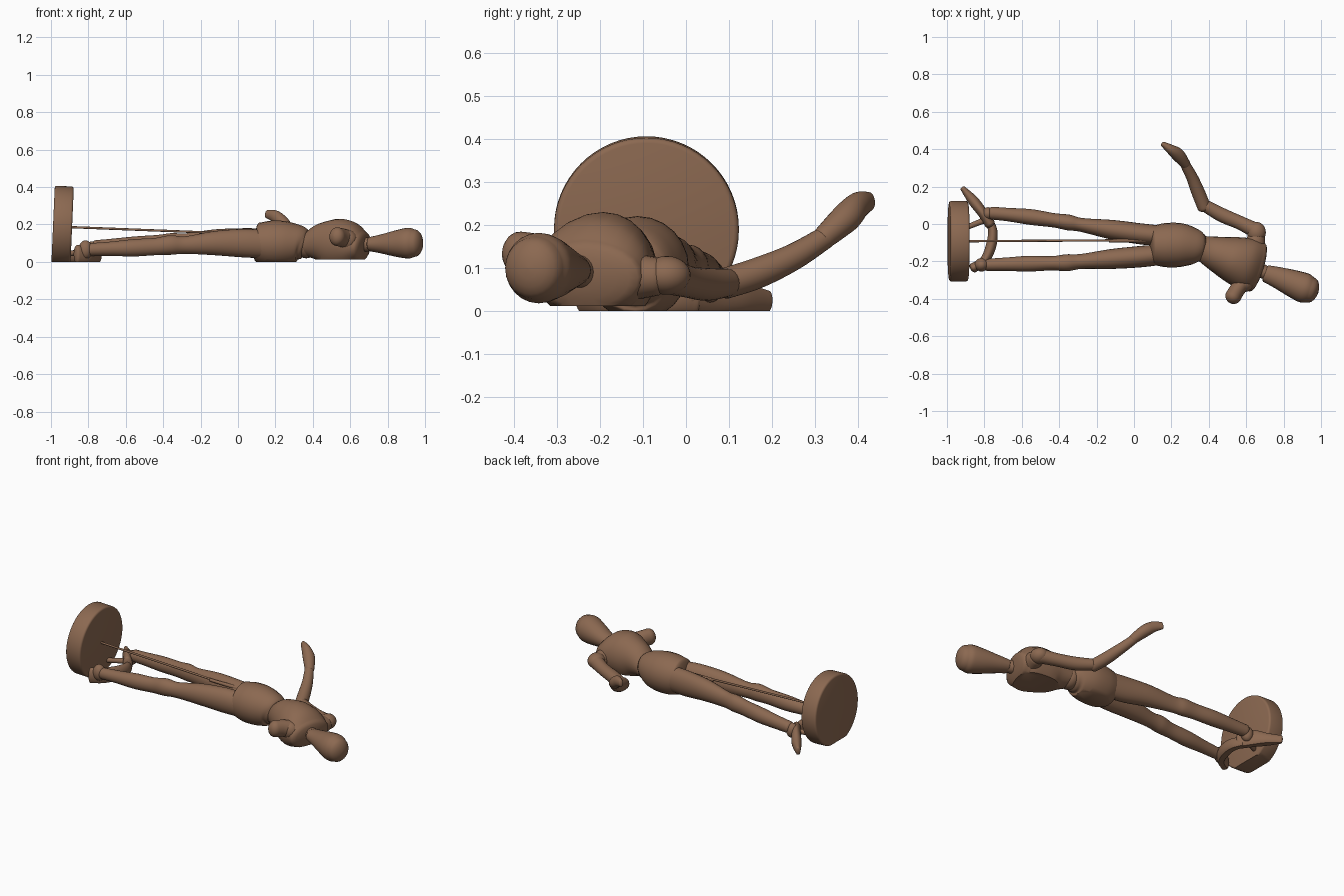
import bpy, bmesh, math
from mathutils import Vector, Matrix

wood = bpy.data.materials.new("brown wood")
wood.diffuse_color = (0.26, 0.14, 0.082, 1)


def finish(name, bm, floor=0.0, angle=40):
    """Cut flat at the floor, close the cut and make a smooth object."""
    geom = bm.verts[:] + bm.edges[:] + bm.faces[:]
    bmesh.ops.bisect_plane(bm, geom=geom, plane_co=(0, 0, floor),
                           plane_no=(0, 0, 1), clear_inner=True)
    edges = [e for e in bm.edges if e.is_boundary]
    if edges:
        bmesh.ops.holes_fill(bm, edges=edges, sides=0)
    bmesh.ops.recalc_face_normals(bm, faces=bm.faces[:])
    mesh = bpy.data.meshes.new(name)
    bm.to_mesh(mesh)
    bm.free()
    mesh.materials.append(wood)
    ob = bpy.data.objects.new(name, mesh)
    bpy.context.collection.objects.link(ob)
    bpy.ops.object.select_all(action='DESELECT')
    ob.select_set(True)
    bpy.context.view_layer.objects.active = ob
    bpy.ops.object.shade_smooth_by_angle(angle=math.radians(angle))
    return ob


def spline(pts, steps):
    """Catmull-Rom samples through rows of (x, y, z, half width, half height)."""
    rows = [pts[0]] + pts + [pts[-1]]
    out = []
    for i in range(1, len(rows) - 2):
        a, b, c, d = rows[i - 1:i + 3]
        for k in range(steps):
            t = k / steps
            out.append([0.5 * (2 * q + (r - p) * t + (2 * p - 5 * q + 4 * r - s) * t * t
                               + (3 * q - p - 3 * r + s) * t ** 3)
                        for p, q, r, s in zip(a, b, c, d)])
    out.append(list(pts[-1]))
    return out


def limb(name, pts, caps=(0.6, 0.6), floor=0.0, sides=24, steps=6):
    """Loft of ellipses with rounded ends."""
    pts = [p if len(p) == 5 else (*p, p[3]) for p in pts]
    s = spline(pts, steps)
    pos = [Vector(r[:3]) for r in s]
    tan = [(pos[min(i + 1, len(s) - 1)] - pos[max(i - 1, 0)]).normalized()
           for i in range(len(s))]
    rings = [(p, t, r[3], r[4]) for p, t, r in zip(pos, tan, s)]

    def cap(ring, sign, amount):
        p, t, w, h = ring
        res = []
        for k in range(1, 6):
            a = k / 5 * math.pi / 2 * 0.985
            res.append((p + t * sign * amount * min(w, h) * math.sin(a), t,
                        w * math.cos(a), h * math.cos(a)))
        return res
    rings = cap(rings[0], -1, caps[0])[::-1] + rings + cap(rings[-1], 1, caps[1])
    bm = bmesh.new()
    loops = []
    for p, t, w, h in rings:
        side = Vector((0, 0, 1)).cross(t).normalized()
        up = t.cross(side)
        loops.append([bm.verts.new(p + side * w * math.cos(a) + up * h * math.sin(a))
                      for a in (2 * math.pi * k / sides for k in range(sides))])
    for a, b in zip(loops, loops[1:]):
        for k in range(sides):
            j = (k + 1) % sides
            bm.faces.new((a[k], a[j], b[j], b[k]))
    bm.faces.new(loops[0][::-1])
    bm.faces.new(loops[-1])
    return finish(name, bm, floor)


def ball(name, centre, size, floor=0.0):
    bm = bmesh.new()
    bmesh.ops.create_uvsphere(bm, u_segments=24, v_segments=14, radius=1,
                              matrix=Matrix.Translation(centre) @ Matrix.Diagonal((*size, 1)))
    return finish(name, bm, floor)


# Round stand lying on its edge, slightly tilted
bm = bmesh.new()
bmesh.ops.create_cone(bm, cap_ends=True, segments=64, radius1=0.215, radius2=0.215, depth=0.102,
                      matrix=Matrix.Translation((-0.938, -0.092, 0.19))
                      @ Matrix.Rotation(math.radians(92.5), 4, 'Y'))
rim = [e for e in bm.edges if any(len(f.verts) > 4 for f in e.link_faces)]
bmesh.ops.bevel(bm, geom=rim, offset=0.012, segments=3, profile=0.5, affect='EDGES')
finish("stand_disc", bm)

# Support rod and its holder
limb("support_rod", [(-0.9, -0.092, 0.186, 0.006), (0.1, -0.086, 0.147, 0.006)], sides=12)
limb("rod_holder", [(-0.13, -0.09, 0.152, 0.009), (0.1, -0.086, 0.15, 0.012)], sides=12)

# Body
limb("pelvis", [(0.105, -0.114, 0.105, 0.105, 0.105), (0.17, -0.113, 0.1, 0.118, 0.12),
                (0.25, -0.113, 0.1, 0.117, 0.118), (0.32, -0.12, 0.098, 0.098, 0.1),
                (0.35, -0.125, 0.09, 0.08, 0.08)], caps=(0.2, 0.3))
ball("waist", (0.365, -0.13, 0.085), (0.06, 0.07, 0.066))
limb("chest", [(0.365, -0.13, 0.085, 0.068, 0.06), (0.44, -0.158, 0.1, 0.095, 0.105),
               (0.52, -0.186, 0.095, 0.122, 0.135), (0.6, -0.213, 0.09, 0.14, 0.127),
               (0.66, -0.232, 0.08, 0.135, 0.085)], caps=(0.2, 0.35), floor=0.012)

# Neck and head in one egg shape
limb("neck", [(0.64, -0.23, 0.09, 0.04), (0.72, -0.268, 0.095, 0.036)])
limb("head", [(0.705, -0.265, 0.095, 0.046, 0.038), (0.77, -0.287, 0.096, 0.058, 0.052),
              (0.85, -0.318, 0.098, 0.073, 0.072), (0.91, -0.342, 0.1, 0.08, 0.082),
              (0.942, -0.353, 0.1, 0.07, 0.074)], caps=(0.25, 0.65))

# Legs: hip, thigh, knee, calf, ankle
limb("left_leg", [(0.13, -0.062, 0.1, 0.055, 0.078), (0.03, -0.052, 0.102, 0.056, 0.078),
                  (-0.12, -0.03, 0.108, 0.052, 0.066), (-0.28, -0.005, 0.102, 0.037, 0.05),
                  (-0.35, 0.008, 0.102, 0.042, 0.052), (-0.43, 0.02, 0.097, 0.038, 0.047),
                  (-0.55, 0.037, 0.09, 0.042, 0.046), (-0.67, 0.05, 0.084, 0.036, 0.04),
                  (-0.76, 0.058, 0.08, 0.034, 0.036)])
limb("right_leg", [(0.13, -0.165, 0.095, 0.055, 0.075), (0.03, -0.175, 0.1, 0.057, 0.076),
                   (-0.12, -0.187, 0.1, 0.053, 0.065), (-0.28, -0.2, 0.09, 0.04, 0.047),
                   (-0.36, -0.207, 0.09, 0.045, 0.052), (-0.44, -0.21, 0.082, 0.038, 0.046),
                   (-0.56, -0.212, 0.075, 0.042, 0.046), (-0.68, -0.215, 0.07, 0.036, 0.038),
                   (-0.79, -0.218, 0.066, 0.032, 0.034)])
ball("left_ankle", (-0.78, 0.055, 0.065), (0.035, 0.035, 0.045))
ball("right_ankle", (-0.815, -0.218, 0.065), (0.038, 0.036, 0.05))

# Feet: one turned outwards, one curled across
limb("left_foot", [(-0.77, 0.0, 0.045, 0.028, 0.05), (-0.81, 0.06, 0.045, 0.027, 0.055),
                   (-0.86, 0.125, 0.03, 0.028, 0.04), (-0.915, 0.19, 0.022, 0.014, 0.026)])
limb("right_foot", [(-0.86, -0.235, 0.04, 0.026, 0.05), (-0.8, -0.195, 0.04, 0.025, 0.05),
                    (-0.765, -0.12, 0.035, 0.028, 0.045), (-0.755, -0.04, 0.03, 0.025, 0.04),
                    (-0.775, 0.02, 0.025, 0.02, 0.035)])
limb("foot_peg", [(-0.9, -0.02, 0.045, 0.014), (-0.8, 0.02, 0.05, 0.016)])

# Left arm: shoulder, upper arm, elbow, forearm, hand
ball("left_shoulder", (0.655, -0.045, 0.083), (0.05, 0.056, 0.045))
limb("shoulder_block", [(0.64, -0.15, 0.08, 0.06, 0.06), (0.655, -0.07, 0.08, 0.047, 0.045)])
limb("left_upper_arm", [(0.65, -0.035, 0.08, 0.042), (0.57, 0.005, 0.068, 0.037),
                        (0.47, 0.048, 0.062, 0.038), (0.385, 0.095, 0.066, 0.033)])
limb("left_forearm", [(0.375, 0.09, 0.064, 0.036), (0.345, 0.165, 0.088, 0.036),
                      (0.31, 0.25, 0.126, 0.031), (0.27, 0.325, 0.172, 0.026)])
limb("left_hand", [(0.275, 0.32, 0.17, 0.027), (0.235, 0.37, 0.215, 0.035, 0.034),
                   (0.195, 0.4, 0.245, 0.026, 0.032), (0.155, 0.427, 0.255, 0.014, 0.022)])

# Right arm: raised shoulder stub, the rest tucked under the chest
ball("right_shoulder", (0.585, -0.315, 0.115), (0.055, 0.05, 0.055))
limb("right_upper_arm", [(0.585, -0.31, 0.12, 0.042, 0.05), (0.553, -0.35, 0.13, 0.042, 0.05),
                         (0.53, -0.388, 0.135, 0.043, 0.05)], caps=(0.6, 0.9))
